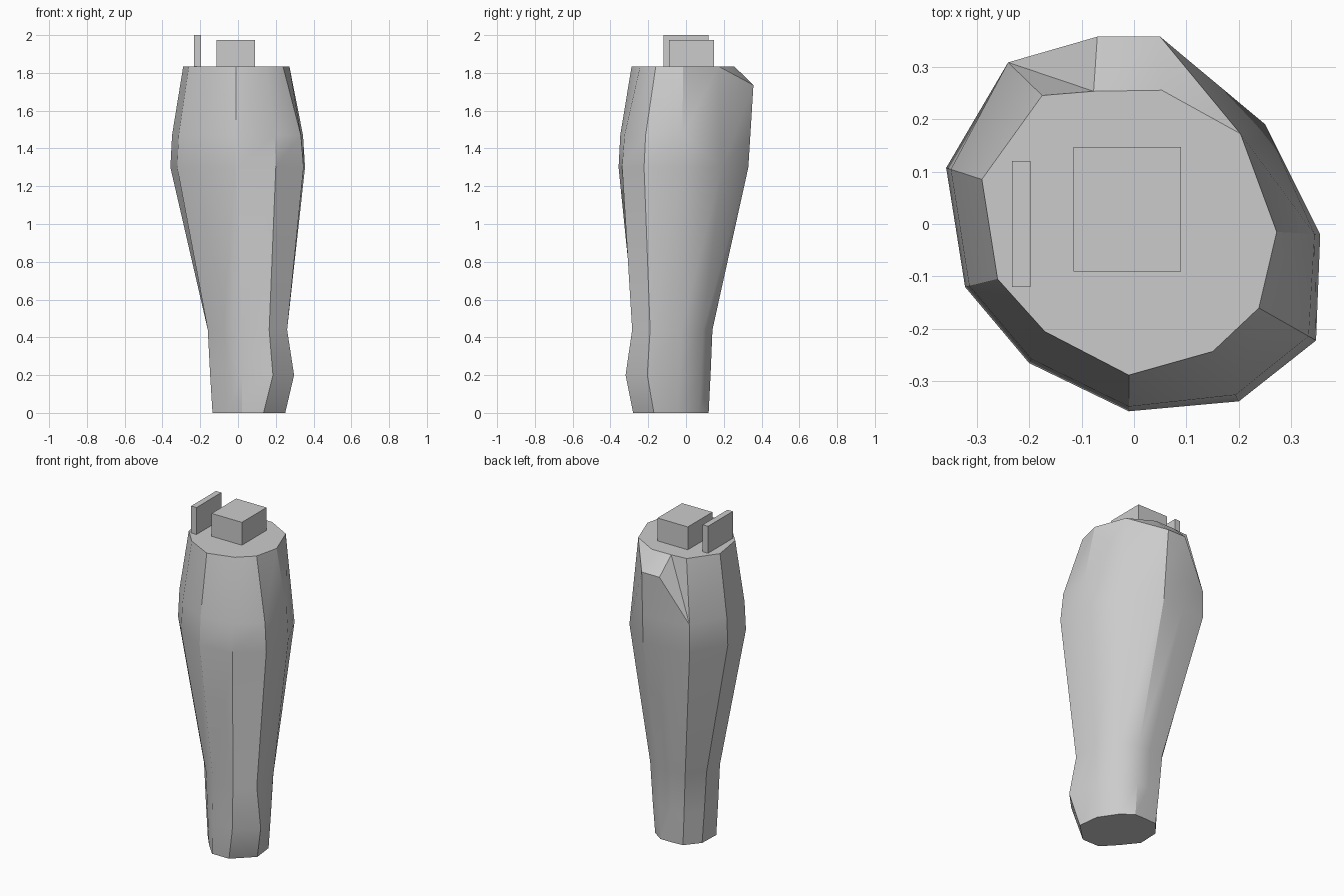
import bpy
import bmesh
from mathutils import Vector

default_cube = bpy.data.objects.get("Cube")
if default_cube:
    bpy.data.objects.remove(default_cube, do_unlink=True)

# Single plain grey used by every part
grey = bpy.data.materials.new("plain grey")
grey.use_nodes = True
grey_value = (0.6, 0.6, 0.6, 1)
grey.diffuse_color = grey_value
grey.node_tree.nodes["Principled BSDF"].inputs["Base Color"].default_value = grey_value


def finish(bm, name):
    """Turn a bmesh into a named, grey object in the scene."""
    bmesh.ops.recalc_face_normals(bm, faces=bm.faces)
    mesh = bpy.data.meshes.new(name)
    bm.to_mesh(mesh)
    bm.free()
    mesh.materials.append(grey)
    obj = bpy.data.objects.new(name, mesh)
    bpy.context.collection.objects.link(obj)
    return obj


def add_block(name, low, high):
    """Add a box spanning two opposite corners."""
    low, high = Vector(low), Vector(high)
    bm = bmesh.new()
    bmesh.ops.create_cube(bm, size=1)
    for vert in bm.verts:
        vert.co = (low + high) / 2 + vert.co * (high - low)
    return finish(bm, name)


def ring(height, *points):
    return [Vector((x, y, height)) for x, y in points]


def blend(first, second, amount, height):
    """Mix two rings and lay the result at a given height."""
    mixed = [a.lerp(b, amount) for a, b in zip(first, second)]
    return ring(height, *(point.xy for point in mixed))


def loft(name, rings, creases):
    """Skin stacked rings, merging shared points, and fold faces along creases."""
    bm = bmesh.new()
    shared = {}

    def vertex(point):
        key = tuple(point)
        if key not in shared:
            shared[key] = bm.verts.new(point)
        return shared[key]

    loops = [[vertex(point) for point in points] for points in rings]
    for lower, upper in zip(loops, loops[1:]):
        for i in range(len(lower)):
            j = (i + 1) % len(lower)
            corners = list(dict.fromkeys((lower[i], lower[j], upper[j], upper[i])))
            if len(corners) > 2:
                bm.faces.new(corners)
    bm.faces.new(loops[0])
    bm.faces.new(loops[-1])
    for start, end in creases:
        a, b = vertex(start), vertex(end)
        for face in set(a.link_faces) & set(b.link_faces):
            bmesh.utils.face_split(face, a, b)
    return finish(bm, name)


# Cross-sections of the limb, starting at the back right corner
foot = ring(0, (-.06, .115), (-.13, .03), (-.135, -.1), (-.06, -.195),
            (.02, -.28), (.135, -.28), (.25, -.17), (.235, -.04),
            (.16, .07), (.09, .12), (.01, .12))
ankle = ring(.44, (-.09, .137), (-.16, .03), (-.16, -.1), (-.08, -.195),
             (.02, -.27), (.165, -.285), (.26, -.19), (.255, -.025),
             (.18, .09), (.08, .14), (0, .14))
widest = ring(1.3, (-.24, .308), (-.358, .107), (-.322, -.12), (-.2, -.265),
              (-.01, -.357), (.2, -.338), (.347, -.222), (.355, -.02),
              (.25, .19), (.06, .33), (-.08, .33))
top = ring(1.835, (-.175, .245), (-.29, .085), (-.26, -.105), (-.17, -.205),
           (-.01, -.288), (.15, -.243), (.238, -.16), (.272, -.015),
           (.203, .172), (.053, .255), (-.077, .253))

# Bump above the foot, pushed out at the front left corner
bump = blend(foot, ankle, .5, .2)
bump[5].xy = .185, -.32
bump[6].xy = .297, -.205

# Ledge bulging out of the back; the rest of its ring rides on the top edge
ledge = list(top)
ledge[9] = Vector((.05, .357, 1.735))
ledge[10] = Vector((-.07, .357, 1.735))

# Shoulder easing in from the widest section
shoulder = blend(widest, top, .13, 1.47)
shoulder[0].xy = widest[0].xy
shoulder[8] = widest[8]
for i in (9, 10):
    shoulder[i] = widest[i].lerp(ledge[i], .39)

# The ledge drops straight to the shoulder at its right end
ledge[0] = shoulder[0]

limb = loft("limb", [foot, bump, ankle, widest, shoulder, ledge, top],
            [(shoulder[0], top[10]), (widest[8], ledge[9])])
bpy.ops.object.select_all(action="DESELECT")
limb.select_set(True)
bpy.context.view_layer.objects.active = limb
bpy.ops.object.shade_smooth_by_angle(angle=.52)

# Joint block and thin side plate standing on the flat top
add_block("joint_block", (-.115, -.091, 1.83), (.09, .147, 1.975))
add_block("side_plate", (-.233, -.12, 1.83), (-.197, .12, 2))
